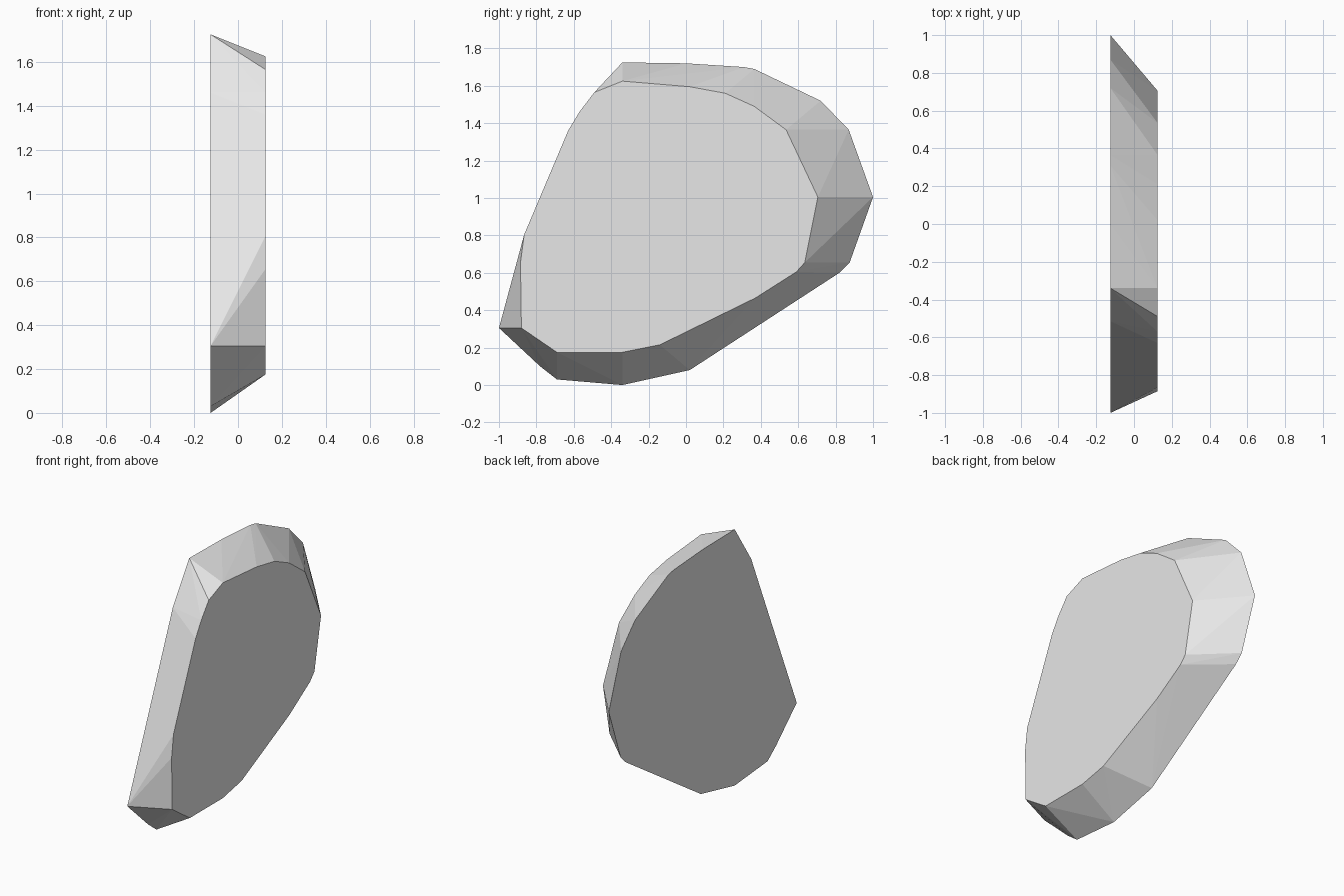
import bpy, bmesh

if "Cube" in bpy.data.objects:
    bpy.data.objects.remove(bpy.data.objects["Cube"])

HALF = 0.125  # half thickness of the slab

# Outlines as (y, z): wide left face and smaller right face
LEFT = [(-1, .305), (-.78, .10), (-.69, .03), (-.34, 0), (.02, .08), (.82, .60),
        (.875, .655), (1, 1.005), (.87, 1.365), (.72, 1.52), (.365, 1.69),
        (.31, 1.70), (0, 1.72), (-.34, 1.725), (-.515, 1.46)]
RIGHT = [(-.88, .305), (-.69, .175), (-.34, .175), (-.14, .215), (.37, .465),
         (.59, .605), (.635, .655), (.705, 1.005), (.535, 1.365), (.365, 1.49),
         (.21, 1.56), (.02, 1.595), (-.34, 1.625), (-.49, 1.565), (-.57, 1.46),
         (-.63, 1.36), (-.865, .805), (-.885, .655)]

# Stone slab: convex skin stretched between the two outlines
bm = bmesh.new()
for x, outline in ((-HALF, LEFT), (HALF, RIGHT)):
    for y, z in outline:
        bm.verts.new((x, y, z))
hull = bmesh.ops.convex_hull(bm, input=bm.verts[:])
loose = [v for v in bm.verts if not v.link_faces]
bmesh.ops.delete(bm, geom=loose, context='VERTS')
bmesh.ops.dissolve_limit(bm, angle_limit=0.002, verts=bm.verts[:], edges=bm.edges[:])
bmesh.ops.recalc_face_normals(bm, faces=bm.faces[:])

mesh = bpy.data.meshes.new("stone_slab")
bm.to_mesh(mesh)
bm.free()

# Plain grey stone
grey = bpy.data.materials.new("light grey stone")
grey.diffuse_color = (0.8, 0.8, 0.8, 1)
grey.use_nodes = True
grey.node_tree.nodes["Principled BSDF"].inputs["Base Color"].default_value = grey.diffuse_color
mesh.materials.append(grey)

slab = bpy.data.objects.new("stone_slab", mesh)
bpy.context.collection.objects.link(slab)
